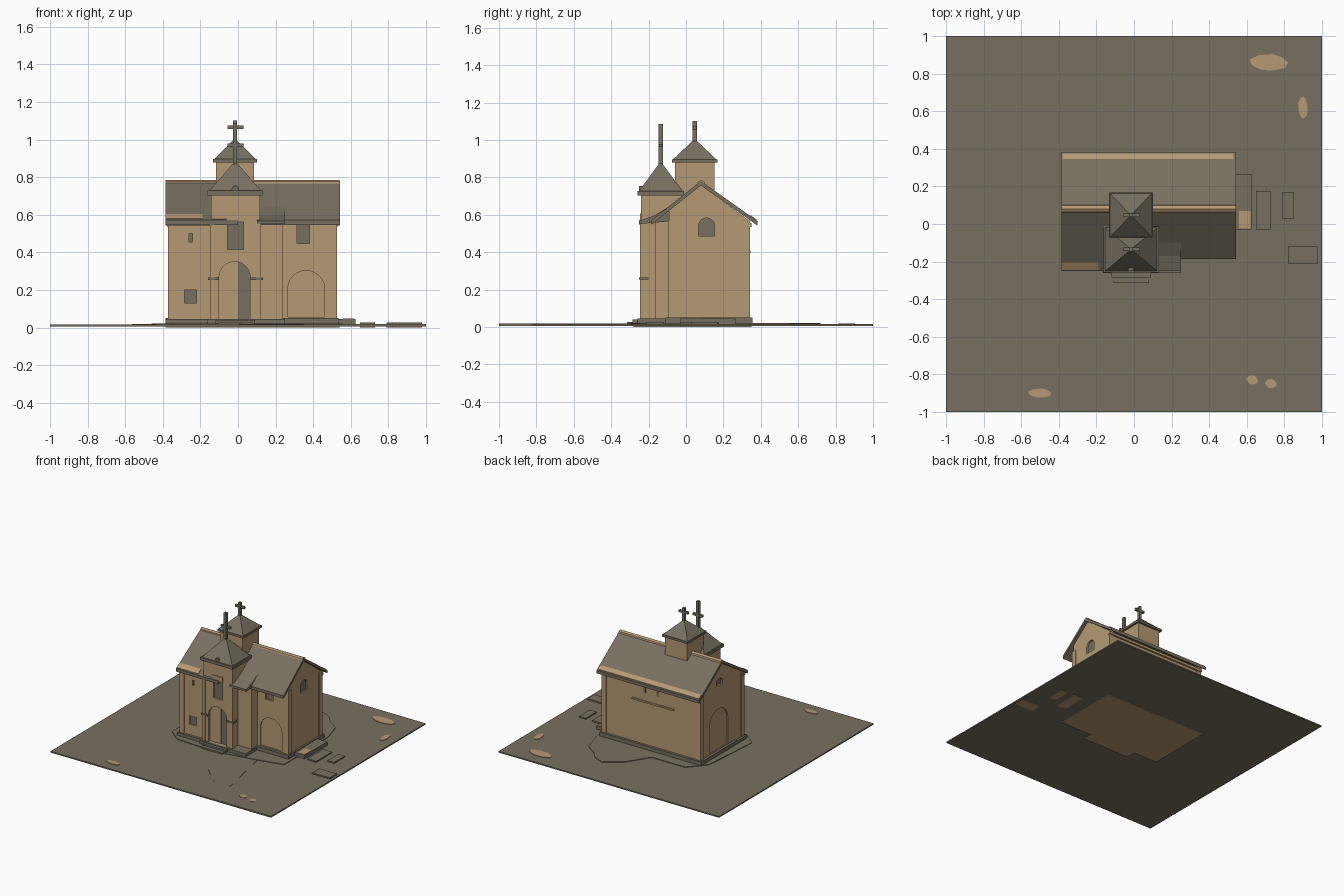
import bpy, bmesh, math
from mathutils import Vector

if "Cube" in bpy.data.objects:
    bpy.data.objects.remove(bpy.data.objects["Cube"])


def material(name, rgb):
    m = bpy.data.materials.new(name)
    m.diffuse_color = (*rgb, 1)
    m.use_nodes = True
    m.node_tree.nodes["Principled BSDF"].inputs["Base Color"].default_value = m.diffuse_color
    return m


TAN = material("tan plaster", (0.47, 0.32, 0.175))
GREY = material("brown grey stone", (0.185, 0.16, 0.12))


def finish(name, bm, mat):
    bmesh.ops.recalc_face_normals(bm, faces=bm.faces)
    me = bpy.data.meshes.new(name)
    bm.to_mesh(me)
    bm.free()
    me.materials.append(mat)
    ob = bpy.data.objects.new(name, me)
    bpy.context.collection.objects.link(ob)
    return ob


def prism(name, pts, axis, a, b, mat):
    """Extrude a 2D outline along an axis from a to b."""
    def place(p, t):
        return {"x": (t, *p), "y": (p[0], t, p[1]), "z": (*p, t)}[axis]
    bm = bmesh.new()
    lo = [bm.verts.new(place(p, a)) for p in pts]
    hi = [bm.verts.new(place(p, b)) for p in pts]
    bm.faces.new(lo)
    bm.faces.new(hi)
    for i in range(len(pts)):
        j = (i + 1) % len(pts)
        bm.faces.new((lo[i], lo[j], hi[j], hi[i]))
    return finish(name, bm, mat)


def box(name, x0, x1, y0, y1, z0, z1, mat):
    return prism(name, [(x0, y0), (x1, y0), (x1, y1), (x0, y1)], "z", z0, z1, mat)


def pyramid(name, x0, x1, y0, y1, z0, z1, mat):
    bm = bmesh.new()
    base = [bm.verts.new((x, y, z0)) for x, y in ((x0, y0), (x1, y0), (x1, y1), (x0, y1))]
    tip = bm.verts.new(((x0 + x1) / 2, (y0 + y1) / 2, z1))
    bm.faces.new(base)
    for i in range(4):
        bm.faces.new((base[i], base[(i + 1) % 4], tip))
    return finish(name, bm, mat)


def arch(c, w, z0, spring, rise, n=12):
    """Round-topped outline: centre, half width, sill, spring line, rise."""
    top = [(c + w * math.cos(math.pi * i / n), spring + rise * math.sin(math.pi * i / n))
           for i in range(n + 1)]
    return [(c - w, z0), (c + w, z0)] + top


def recess(wall, pts, axis, surface, inward, panel_name, mat):
    """Cut an outline into a wall and line the back with a thin panel."""
    cutter = prism("cutter", pts, axis, surface - inward, surface + inward, mat)
    mod = wall.modifiers.new("cut", "BOOLEAN")
    mod.object, mod.operation, mod.solver = cutter, "DIFFERENCE", "EXACT"
    bpy.context.view_layer.objects.active = wall
    bpy.ops.object.modifier_apply(modifier="cut")
    bpy.data.objects.remove(cutter)
    prism(panel_name, pts, axis, surface + inward * 0.85, surface + inward * 1.05, mat)


def rect(a0, a1, b0, b1):
    return [(a0, b0), (a1, b0), (a1, b1), (a0, b1)]


def blob(cx, cy, rx, ry, n=9):
    return [(cx + rx * math.cos(i * math.tau / n) * (1 + 0.15 * math.sin(5 * i)),
             cy + ry * math.sin(i * math.tau / n)) for i in range(n)]


# ground sheet, raised lawn round the church and front path
box("ground", -1, 1, -1, 1, 0.01, 0.02, GREY)
prism("lawn_rise", [(-0.46, -0.2), (-0.35, -0.29), (0.0, -0.31), (0.3, -0.26), (0.56, -0.2),
                    (0.55, 0.38), (0.5, 0.55), (0.4, 0.62), (0.35, 0.68), (0.26, 0.72),
                    (0.12, 0.62), (0.03, 0.48), (0.0, 0.44), (-0.3, 0.44), (-0.42, 0.3)],
      "z", 0.015, 0.025, GREY)
prism("front_path", [(0.0, -0.3), (0.34, -0.2), (0.38, -0.4), (0.45, -0.75), (0.55, -0.79), (1, -0.83),
                     (1, -1), (0.35, -1), (0.27, -0.85), (0.31, -0.75), (0.1, -0.55)],
      "z", 0.015, 0.022, GREY)
for cx, cy, rx, ry in ((-0.5, -0.9, 0.06, 0.025), (0.63, -0.83, 0.03, 0.025), (0.73, -0.85, 0.03, 0.025),
                       (0.72, 0.86, 0.1, 0.045), (0.9, 0.62, 0.025, 0.06)):
    prism("sandy_patch", blob(cx, cy, rx, ry), "z", 0.018, 0.024, TAN)

# building floor and grave slabs, which show through the underside
box("floor_underside", -0.385, 0.54, -0.2, 0.35, 0.004, 0.012, TAN)
box("tower_underside", -0.17, 0.25, -0.28, -0.2, 0.004, 0.012, TAN)
for x0, x1, y0, y1 in ((0.65, 0.73, -0.03, 0.175), (0.79, 0.85, 0.03, 0.17), (0.82, 0.98, -0.21, -0.12)):
    box("grave_slab", x0, x1, y0, y1, 0.015, 0.03, GREY)
    box("slab_underside", x0, x1, y0, y1, 0.005, 0.012, TAN)

# plinth, side platform and door steps
box("plinth_nave", -0.385, 0.535, -0.11, 0.355, 0.015, 0.055, GREY)
box("plinth_west", -0.385, -0.1, -0.24, 0.0, 0.015, 0.05, GREY)
box("plinth_tower", -0.165, 0.25, -0.26, 0.0, 0.015, 0.05, GREY)
box("side_platform", 0.53, 0.625, -0.03, 0.265, 0.015, 0.05, GREY)
box("platform_patch", 0.56, 0.62, -0.025, 0.07, 0.047, 0.053, TAN)
box("upper_step", -0.12, 0.09, -0.285, -0.24, 0.015, 0.045, GREY)
box("lower_step", -0.11, 0.08, -0.315, -0.28, 0.015, 0.032, GREY)

# nave walls: wider west half, narrower east half
west = prism("nave_west_walls", [(-0.22, 0.03), (0.335, 0.03), (0.335, 0.575), (0.08, 0.765), (-0.22, 0.57)],
             "x", -0.366, 0.0, TAN)
east = prism("nave_east_walls", [(-0.09, 0.03), (0.335, 0.03), (0.335, 0.575), (0.08, 0.765), (-0.09, 0.635)],
             "x", 0.0, 0.52, TAN)
for x0, y0 in ((-0.372, -0.226), (-0.372, 0.301), (0.486, 0.301), (0.486, -0.096)):
    box("corner_pilaster", x0, x0 + 0.04, y0, y0 + 0.04, 0.03, 0.575, TAN)
box("west_cornice", -0.375, -0.14, -0.235, -0.2, 0.545, 0.57, TAN)
box("back_cornice", -0.375, 0.53, 0.33, 0.35, 0.54, 0.56, TAN)

# nave roof with tan ridge and edge strips
RIDGE, T = (0.08, 0.785), 0.024
for name, front, x0, x1 in (("west_roof", -0.25, -0.387, 0.0), ("east_roof", -0.185, 0.0, 0.543)):
    prism(name, [(front, 0.575), RIDGE, (0.383, 0.57), (0.383, 0.57 - T), (0.08, 0.785 - T), (front, 0.575 - T)],
          "x", x0, x1, GREY)
prism("ridge_cap", [(0.06, 0.768), (0.064, 0.781), (0.08, 0.79), (0.098, 0.781), (0.102, 0.768)],
      "x", -0.385, 0.541, TAN)
prism("back_eave_strip", [(0.345, 0.59), (0.345, 0.602), (0.376, 0.58), (0.376, 0.565)], "x", -0.38, 0.53, TAN)
prism("front_eave_strip", [(-0.245, 0.57), (-0.245, 0.583), (-0.205, 0.608), (-0.205, 0.59)],
      "x", -0.385, -0.19, TAN)

# stair turret beside the tower
box("stair_turret", 0.1, 0.24, -0.165, -0.05, 0.03, 0.58, TAN)
prism("turret_roof", [(-0.25, 0.555), (-0.25, 0.572), (-0.17, 0.6), (-0.08, 0.655), (-0.08, 0.57)],
      "x", 0.1, 0.25, GREY)

# front bell tower
tower = box("front_tower", -0.145, 0.117, -0.24, -0.02, 0.03, 0.715, TAN)
recess(tower, arch(-0.018, 0.083, 0.05, 0.27, 0.085), "y", -0.24, 0.03, "arched_door", GREY)
recess(tower, rect(-0.055, 0.028, 0.42, 0.565), "y", -0.24, 0.02, "tower_window", GREY)
box("window_lintel", -0.06, 0.033, -0.247, -0.235, 0.565, 0.61, TAN)
for x0, x1 in ((-0.16, -0.1), (0.064, 0.132)):
    box("door_impost", x0, x1, -0.25, -0.2, 0.258, 0.27, GREY)
for x0 in (-0.15, 0.097):
    box("tower_pilaster", x0, x0 + 0.025, -0.246, -0.22, 0.03, 0.57, TAN)
box("front_tower_eave", -0.163, 0.133, -0.258, -0.012, 0.708, 0.732, GREY)
pyramid("front_tower_roof", -0.155, 0.125, -0.252, -0.018, 0.73, 0.89, GREY)
prism("roof_dormer", arch(-0.015, 0.017, 0.725, 0.742, 0.017, 6), "y", -0.25, -0.2, GREY)

# rear tower on the ridge
box("rear_tower", -0.117, 0.085, -0.06, 0.152, 0.58, 0.89, TAN)
box("rear_tower_eave", -0.133, 0.1, -0.075, 0.168, 0.883, 0.9, GREY)
pyramid("rear_tower_roof", -0.128, 0.095, -0.07, 0.163, 0.9, 1.01, GREY)

# crosses on both towers
for y, base, top, arm in ((-0.135, 0.86, 1.09, 0.975), (0.047, 0.98, 1.105, 1.07)):
    box("cross_post", -0.027, -0.005, y - 0.011, y + 0.011, base, top, GREY)
    box("cross_arm", -0.056, 0.028, y - 0.009, y + 0.009, arm - 0.009, arm + 0.009, GREY)

# side openings: blind arches and windows
recess(east, arch(0.363, 0.098, 0.06, 0.21, 0.097), "y", -0.09, 0.012, "east_blind_arch", TAN)
recess(east, rect(0.313, 0.38, 0.45, 0.56), "y", -0.09, 0.015, "east_front_window", GREY)
recess(east, arch(0.11, 0.043, 0.49, 0.545, 0.042), "x", 0.52, -0.015, "east_gable_window", GREY)
recess(west, rect(-0.285, -0.22, 0.135, 0.205), "y", -0.22, 0.015, "west_low_window", GREY)
recess(west, rect(-0.26, -0.243, 0.46, 0.505), "y", -0.22, 0.015, "west_slit", GREY)
recess(west, arch(0.1, 0.12, 0.06, 0.27, 0.12), "x", -0.366, 0.012, "west_blind_arch", TAN)
recess(west, arch(0.09, 0.04, 0.58, 0.595, 0.04), "x", -0.366, 0.015, "west_gable_window", GREY)

# back wall ledge and slits
box("back_ledge", -0.125, 0.25, 0.33, 0.346, 0.4, 0.412, TAN)
for x in (0.02, 0.14):
    box("back_slit", x - 0.01, x + 0.01, 0.332, 0.338, 0.475, 0.515, GREY)

# bring the lowest point down to zero
for ob in bpy.data.objects:
    ob.location.z -= 0.004
